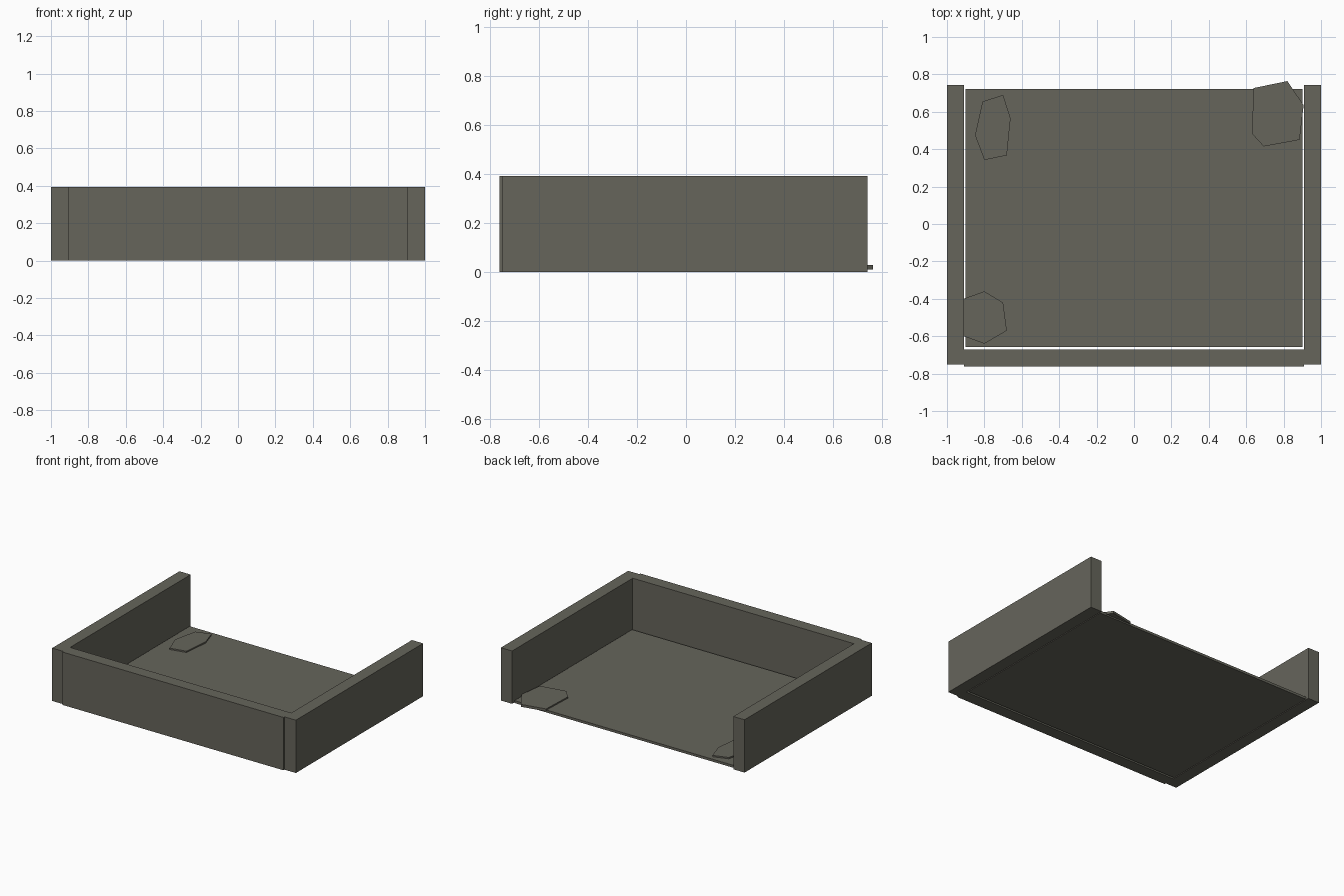
import bpy
import bmesh

if "Cube" in bpy.data.objects:
    bpy.data.objects.remove(bpy.data.objects["Cube"], do_unlink=True)

# Single flat stone colour
stone = bpy.data.materials.new("grey_stone")
stone.use_nodes = True
colour = (0.133, 0.13, 0.105, 1)
stone.diffuse_color = colour
stone.node_tree.nodes["Principled BSDF"].inputs["Base Color"].default_value = colour


def prism(name, outline, bottom, top):
    """Extrude a counter-clockwise floor outline into a solid slab."""
    bm = bmesh.new()
    face = bm.faces.new([bm.verts.new((x, y, bottom)) for x, y in outline])
    extruded = bmesh.ops.extrude_face_region(bm, geom=[face])["geom"]
    risen = [v for v in extruded if isinstance(v, bmesh.types.BMVert)]
    bmesh.ops.translate(bm, verts=risen, vec=(0, 0, top - bottom))
    bmesh.ops.recalc_face_normals(bm, faces=bm.faces)
    mesh = bpy.data.meshes.new(name)
    bm.to_mesh(mesh)
    bm.free()
    mesh.materials.append(stone)
    obj = bpy.data.objects.new(name, mesh)
    bpy.context.scene.collection.objects.link(obj)
    return obj


def block(name, x0, x1, y0, y1, bottom, top):
    return prism(name, [(x0, y0), (x1, y0), (x1, y1), (x0, y1)], bottom, top)


WALL_TOP = 0.392

# Three walls, open at the back
block("left_wall", 0.908, 1.0, -0.75, 0.742, 0, WALL_TOP)
block("right_wall", -1.0, -0.908, -0.75, 0.742, 0, WALL_TOP)
block("front_wall", -0.908, 0.908, -0.762, -0.672, 0, WALL_TOP)

# Floor slab with a narrow gap to the walls
block("floor_slab", -0.902, 0.902, -0.657, 0.722, 0, 0.018)

# Irregular flagstones lying on the floor
flagstones = {
    "back_right_flagstone": [(-0.85, 0.475), (-0.8, 0.342), (-0.68, 0.367),
                             (-0.66, 0.565), (-0.7, 0.69), (-0.81, 0.655)],
    "back_left_flagstone": [(0.907, 0.635), (0.82, 0.764), (0.64, 0.727),
                            (0.63, 0.484), (0.693, 0.415), (0.885, 0.45)],
    "front_right_flagstone": [(-0.912, -0.4), (-0.91, -0.6), (-0.8, -0.64),
                              (-0.68, -0.57), (-0.7, -0.42), (-0.8, -0.36)],
}
for name, outline in flagstones.items():
    prism(name, outline, 0.01, 0.028)
